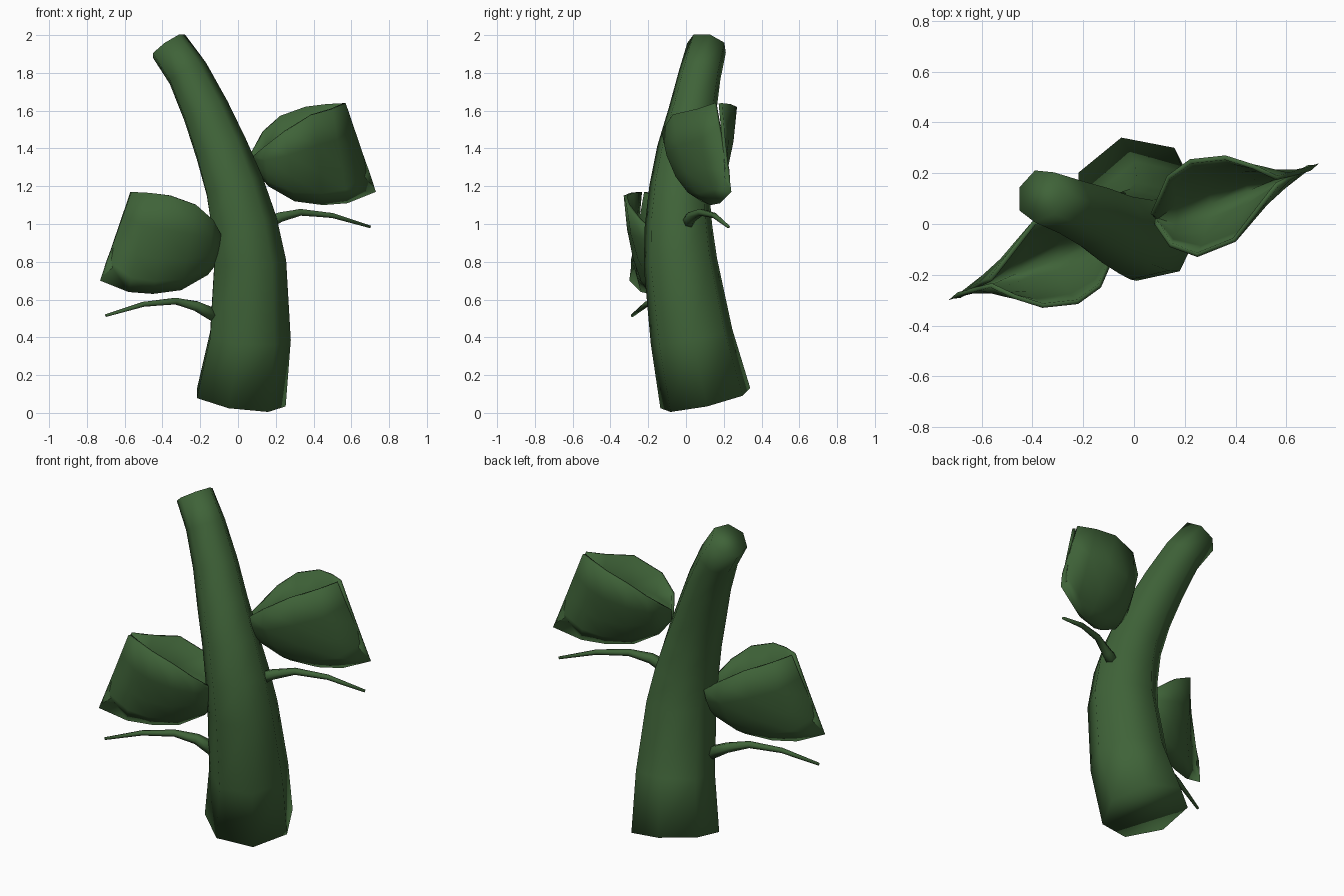
import bpy
import math
from mathutils import Vector, Matrix

cube = bpy.data.objects.get("Cube")
if cube:
    bpy.data.objects.remove(cube, do_unlink=True)

# One leaf-green material for the whole plant
green = bpy.data.materials.new("leaf green")
green.use_nodes = True
colour = (0.05, 0.125, 0.04, 1)
green.diffuse_color = colour
bsdf = green.node_tree.nodes["Principled BSDF"]
bsdf.inputs["Base Color"].default_value = colour
bsdf.inputs["Roughness"].default_value = 0.8


def make_object(name, verts, faces, matrix):
    mesh = bpy.data.meshes.new(name)
    mesh.from_pydata([matrix @ v for v in verts], [], faces)
    mesh.materials.append(green)
    mesh.shade_smooth()
    obj = bpy.data.objects.new(name, mesh)
    bpy.context.scene.collection.objects.link(obj)
    return obj


def tube(name, path, sides, ref, matrix=Matrix()):
    """Tapered tube through (x, y, z, radius) points, with flat caps."""
    centres = [Vector(p[:3]) for p in path]
    last = len(path) - 1
    verts, faces = [], []
    for i, c in enumerate(centres):
        t = (centres[min(i + 1, last)] - centres[max(i - 1, 0)]).normalized()
        a = (ref - t * ref.dot(t)).normalized()
        b = t.cross(a)
        for k in range(sides):
            ang = math.tau * k / sides
            verts.append(c + (a * math.cos(ang) + b * math.sin(ang)) * path[i][3])
    for i in range(last):
        for k in range(sides):
            n = (k + 1) % sides
            lo, hi = i * sides, (i + 1) * sides
            faces.append((lo + k, lo + n, hi + n, hi + k))
    faces.append(tuple(reversed(range(sides))))
    faces.append(tuple(last * sides + k for k in range(sides)))
    return make_object(name, verts, faces, matrix)


def leaf(name, sections, matrix, steps=4):
    """Cupped blade: each section runs from front rim, under the keel, to back rim."""
    verts, faces = [], []
    width = 2 * steps + 1
    for front, keel, back, bulge in sections:
        keel = Vector(keel)
        for j in range(-steps, steps + 1):
            rim = Vector(front if j < 0 else back) - keel
            s = abs(j) / steps
            ang = s * math.pi / 2
            out = s + (math.sin(ang) - s) * bulge
            up = s + (1 - math.cos(ang) - s) * bulge
            verts.append(keel + Vector((rim.x * up, rim.y * out, rim.z * up)))
    for i in range(len(sections) - 1):
        for j in range(width - 1):
            p = i * width + j
            faces.append((p, p + 1, p + width + 1, p + width))
    obj = make_object(name, verts, faces, matrix)
    shell = obj.modifiers.new("thickness", 'SOLIDIFY')
    shell.thickness = 0.018
    shell.offset = -1
    return obj


# Leaning, tapering stem
tube("stem", [
    (0.005, 0.104, 0.07, 0.25), (0.055, 0.03, 0.4, 0.225),
    (0.055, -0.03, 0.8, 0.2), (0.025, -0.04, 1.0, 0.183),
    (-0.025, -0.035, 1.2, 0.163), (-0.095, -0.01, 1.4, 0.146),
    (-0.175, 0.035, 1.6, 0.13), (-0.27, 0.075, 1.8, 0.115),
    (-0.37, 0.112, 1.945, 0.108)], 7, Vector((1, 0, 0)))

# Front rim, keel, back rim and roundness from base to tip
blade = [
    ((0.08, 0, 1.36), (0.08, 0.02, 1.3), (0.065, 0.04, 1.37), 0.6),
    ((0.14, -0.09, 1.41), (0.16, 0.03, 1.2), (0.13, 0.19, 1.49), 0.7),
    ((0.25, -0.13, 1.49), (0.3, 0.08, 1.12), (0.22, 0.255, 1.57), 0.7),
    ((0.4, -0.07, 1.58), (0.45, 0.13, 1.1), (0.36, 0.27, 1.62), 0.7),
    ((0.5, 0.06, 1.61), (0.58, 0.18, 1.11), (0.47, 0.235, 1.635), 0.6),
    ((0.57, 0.15, 1.64), (0.73, 0.24, 1.17), (0.565, 0.19, 1.64), 0.1),
]
stalk = [(0.13, 0, 0.99, 0.04), (0.22, 0.025, 1.035, 0.03),
         (0.33, 0.08, 1.062, 0.02), (0.5, 0.15, 1.045, 0.015),
         (0.7, 0.225, 0.985, 0.008)]

# Upper pair on the left, lower pair turned half round
half_turn = Matrix.Translation((0, -0.06, -0.47)) @ Matrix.Rotation(math.pi, 4, 'Z')
for label, place in (("upper", Matrix()), ("lower", half_turn)):
    leaf(label + "_leaf", blade, place)
    tube(label + "_tendril", stalk, 6, Vector((0, 1, 0)), place)
